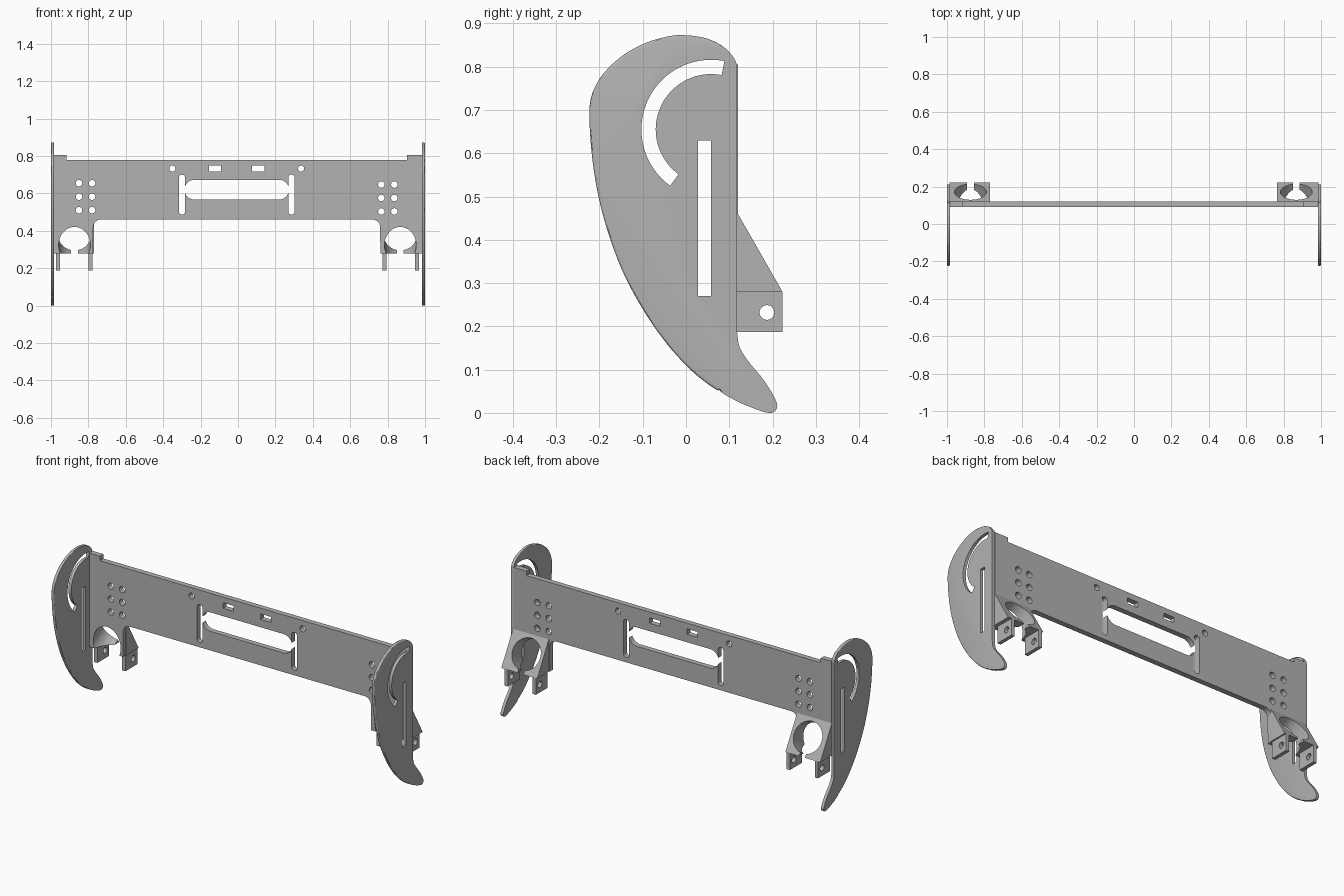
import bpy, bmesh, math
from mathutils import Vector

if "Cube" in bpy.data.objects:
    bpy.data.objects.remove(bpy.data.objects["Cube"], do_unlink=True)

GREY = bpy.data.materials.new("plain grey")
GREY.use_nodes = True
GREY.diffuse_color = (0.45, 0.45, 0.45, 1)
GREY.node_tree.nodes["Principled BSDF"].inputs["Base Color"].default_value = (0.45, 0.45, 0.45, 1)


def prism(name, pts, axis, a, b, round_edge=None):
    """Extrude a closed outline along x (points are y, z) or y (points are x, z)."""
    bm = bmesh.new()
    place = (lambda p, d: (d, p[0], p[1])) if axis == "x" else (lambda p, d: (p[0], d, p[1]))
    rings = [[bm.verts.new(place(p, d)) for p in pts] for d in (a, b)]
    for ring in rings:
        bm.faces.new(ring)
    n = len(pts)
    for i in range(n):
        j = (i + 1) % n
        bm.faces.new((rings[0][i], rings[0][j], rings[1][j], rings[1][i]))
    bmesh.ops.recalc_face_normals(bm, faces=bm.faces)
    if round_edge:
        rim = [e for e in bm.edges
               if abs(e.verts[0].co.x - e.verts[1].co.x) < 1e-5 and round_edge(e)]
        bmesh.ops.bevel(bm, geom=rim, offset=0.006, segments=3, profile=0.5, affect="EDGES")
    mesh = bpy.data.meshes.new(name)
    bm.to_mesh(mesh)
    bm.free()
    mesh.materials.append(GREY)
    ob = bpy.data.objects.new(name, mesh)
    bpy.context.collection.objects.link(ob)
    return ob


def rect(x0, x1, z0, z1):
    return [(x0, z0), (x1, z0), (x1, z1), (x0, z1)]


def arc(cx, cz, r, a0, a1, n):
    return [(cx + r * math.cos(math.radians(a0 + (a1 - a0) * i / n)),
             cz + r * math.sin(math.radians(a0 + (a1 - a0) * i / n))) for i in range(n + 1)]


def circle(cx, cz, r, n=32):
    return arc(cx, cz, r, 0, 360, n)[:-1]


def rounded(x0, x1, z0, z1, r):
    return (arc(x1 - r, z1 - r, r, 0, 90, 8) + arc(x0 + r, z1 - r, r, 90, 180, 8)
            + arc(x0 + r, z0 + r, r, 180, 270, 8) + arc(x1 - r, z0 + r, r, 270, 360, 8))


def spline(points, n=5):
    """Smooth open curve through the points."""
    p = [Vector(q) for q in points]
    p = [2 * p[0] - p[1]] + p + [2 * p[-1] - p[-2]]
    out = []
    for i in range(1, len(p) - 2):
        a, b, c, d = p[i - 1:i + 3]
        for k in range(n):
            t = k / n
            q = 0.5 * (2 * b + (c - a) * t + (2 * a - 5 * b + 4 * c - d) * t ** 2
                       + (3 * b - a - 3 * c + d) * t ** 3)
            out.append(tuple(q))
    return out + [tuple(points[-1])]


def finish(ob, cutters=()):
    """Cut the holes, then shade."""
    for c in cutters:
        m = ob.modifiers.new("cut", "BOOLEAN")
        m.operation, m.solver, m.object = "DIFFERENCE", "EXACT", c
    bpy.context.view_layer.update()
    deps = bpy.context.evaluated_depsgraph_get()
    mesh = bpy.data.meshes.new_from_object(ob.evaluated_get(deps))
    ob.modifiers.clear()
    ob.data = mesh
    bpy.ops.object.select_all(action="DESELECT")
    ob.select_set(True)
    bpy.context.view_layer.objects.active = ob
    bpy.ops.object.shade_smooth_by_angle(angle=math.radians(30))


SIDES = (("right", -1), ("left", 1))
PLATE_MID, BRACKET_MID = -0.007, -0.003
bores, slits, holes = [], [], []


def hole(pts):
    holes.append(prism("plate_cutter", pts, "y", 0.0, 0.2))


# Cutters for the bracket bores, tilted square to the sloping face
for side, s in SIDES:
    cx = BRACKET_MID + s * 0.871
    bore = prism(side + "_bore_cutter", circle(0, 0, 0.085, 64), "y", -0.3, 0.3)
    bore.location = (cx, 0.172, 0.37)
    bore.rotation_euler.x = math.radians(30)
    bores.append(bore)
    slits.append(prism(side + "_slit_cutter", rect(cx - 0.018, cx + 0.018, 0.2, 0.37), "y", 0.15, 0.3))

# Cutters for the cross plate
for side, s in SIDES:
    at = lambda x: PLATE_MID + s * x
    for x in (0.773, 0.843):
        for row in range(3):
            hole(circle(at(x), 0.651 - 0.072 * row - s * 0.0035, 0.0175, 24))
    hole(circle(at(0.344), 0.733, 0.0165, 24))
    hole(rect(*sorted((at(0.083), at(0.148))), 0.717, 0.748))
    hole(rounded(*sorted((at(0.276), at(0.309))), 0.487, 0.70, 0.0155))
hole(rounded(-0.286, 0.272, 0.567, 0.673, 0.0525))

# Cross plate with end legs, inner fillets and raised corners
half = [(0, 0.46)] + arc(0.812 - 0.085, 0.42, 0.04, 90, 0, 8)
half += [(0.768, 0.28), (0.985, 0.28), (0.985, 0.805), (0.91, 0.805), (0.91, 0.78)]
outline = [(x + PLATE_MID * (x < 0.98), z) for x, z in half]
outline += [(-x + PLATE_MID * (x < 0.98), z) for x, z in reversed(half[1:])]
plate = prism("cross_plate", outline, "y", 0.09, 0.12)
finish(plate, holes + bores)

# Wedge brackets with a split bore and two drilled lugs
wedge = [(0.11, 0.28), (0.223, 0.28), (0.12, 0.46), (0.11, 0.46)]
for i, (side, s) in enumerate(SIDES):
    ends = sorted((BRACKET_MID + s * 0.768, s * 0.987))
    finish(prism(side + "_bracket", wedge, "x", *ends), [bores[i], slits[i]])
    pin = prism(side + "_pin_cutter", circle(0.187, 0.232, 0.017), "x", s * 0.7, s * 0.98)
    for label, x in (("inner", 0.786), ("outer", 0.96)):
        mid = BRACKET_MID + s * x
        lug = prism(f"{side}_{label}_lug", rect(0.118, 0.223, 0.187, 0.281), "x", mid - 0.01, mid + 0.01)
        finish(lug, [pin])
    bpy.data.objects.remove(pin)

# Curved end plates with a straight slot and an arc slot
foot = spline([(0.118, 0.187), (0.124, 0.152), (0.145, 0.118), (0.178, 0.078), (0.202, 0.04),
               (0.211, 0.016), (0.203, 0.002), (0.185, 0.001), (0.15, 0.013), (0.11, 0.031),
               (0.05, 0.067), (0, 0.11), (-0.05, 0.167), (-0.1, 0.24), (-0.15, 0.335),
               (-0.19, 0.45), (-0.213, 0.56), (-0.223, 0.67), (-0.219, 0.73), (-0.194, 0.78),
               (-0.15, 0.823), (-0.1, 0.852), (-0.05, 0.868), (-0.01, 0.873), (0.045, 0.866),
               (0.088, 0.845), (0.112, 0.818), (0.118, 0.80)])
front_rim = lambda e: sum(v.co.y for v in e.verts) < 0.16 
arc_slot = arc(0.058, 0.655, 0.161, 79, 234, 40) + arc(0.058, 0.655, 0.128, 234, 79, 40)
for side, s in SIDES:
    end = prism(side + "_end_plate", foot, "x", s * 0.983, s, front_rim)
    cuts = [prism("slot_cutter", rect(0.028, 0.058, 0.27, 0.63), "x", s * 0.9, s * 1.1),
            prism("arc_cutter", arc_slot, "x", s * 0.9, s * 1.1)]
    finish(end, cuts)
    for c in cuts:
        bpy.data.objects.remove(c)

# Remove the helpers
for c in bores + slits + holes:
    bpy.data.objects.remove(c)
